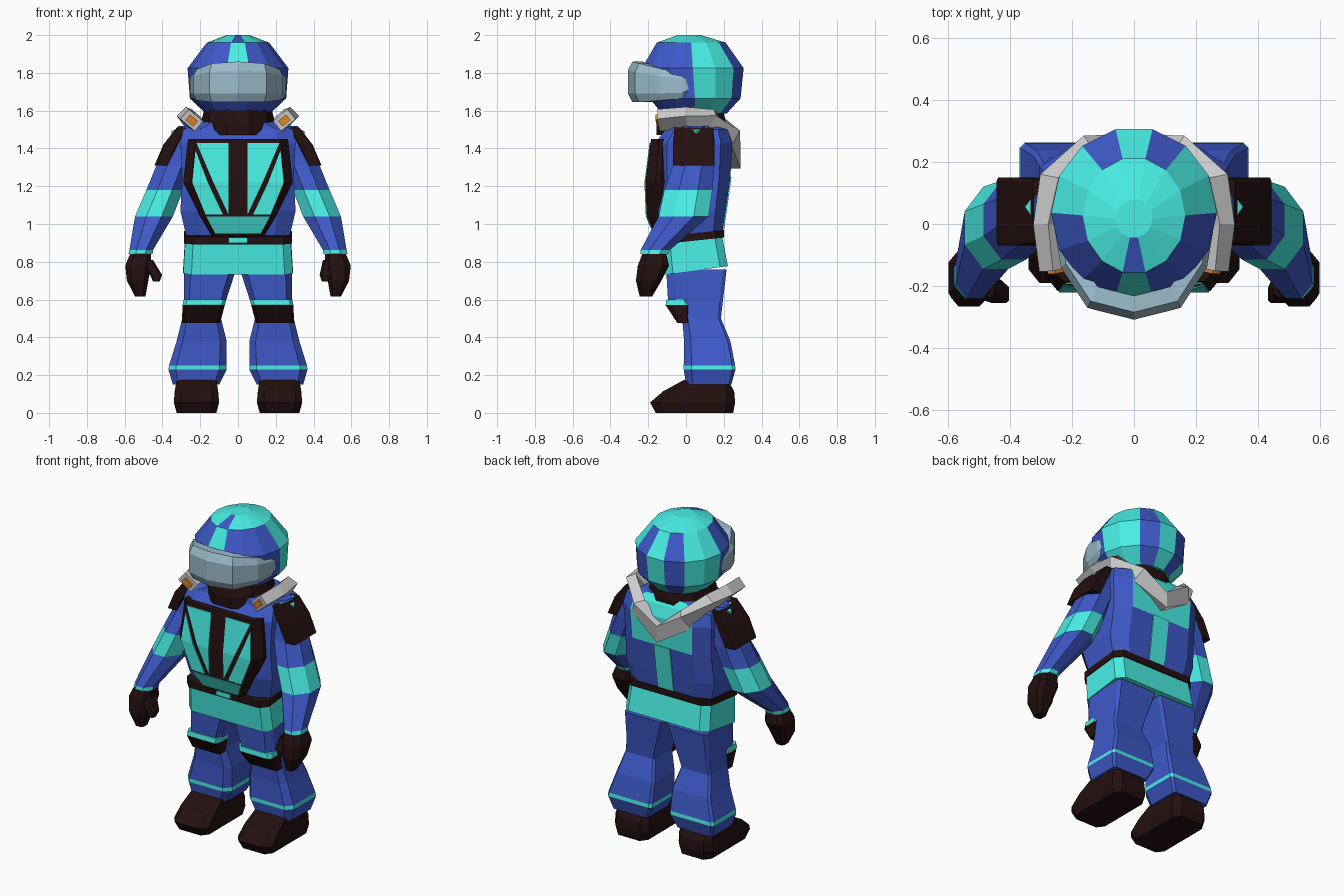
import bpy, bmesh
from math import cos, sin, tau
from mathutils import Vector

if "Cube" in bpy.data.objects:
    bpy.data.objects.remove(bpy.data.objects["Cube"])

def material(name, rgb):
    m = bpy.data.materials.new(name)
    m.diffuse_color = (*rgb, 1)
    m.use_nodes = True
    m.node_tree.nodes["Principled BSDF"].inputs["Base Color"].default_value = m.diffuse_color
    return m

BLUE = material("blue_cloth", (.048, .10, .58))
CYAN = material("cyan_cloth", (.065, .86, .78))
DARK = material("dark_rubber", (.018, .005, .005))
GLASS = material("visor_glass", (.33, .50, .60))
ORANGE = material("orange", (.75, .24, .02))
GREY = material("grey", (.55, .54, .53))
MATS = [BLUE, CYAN, DARK, GLASS, ORANGE, GREY]

def skin(name, rings, color, cap=None):
    """Join rings of points with quads and close both ends; color(band, side) picks the material."""
    bm = bmesh.new()
    vs = [[bm.verts.new(p) for p in r] for r in rings]
    n = len(rings[0])
    pick = color if callable(color) else (lambda b, k: color)
    for b in range(len(vs) - 1):
        for k in range(n):
            j = (k + 1) % n
            f = bm.faces.new((vs[b][k], vs[b][j], vs[b + 1][j], vs[b + 1][k]))
            f.material_index = MATS.index(pick(b, k))
    for ring, b in ((vs[0][::-1], 0), (vs[-1], len(vs) - 2)):
        bm.faces.new(ring).material_index = MATS.index(cap or pick(b, 0))
    bmesh.ops.recalc_face_normals(bm, faces=bm.faces)
    me = bpy.data.meshes.new(name)
    bm.to_mesh(me)
    bm.free()
    for m in MATS:
        me.materials.append(m)
    ob = bpy.data.objects.new(name, me)
    bpy.context.collection.objects.link(ob)
    return ob

def loft(name, secs, color, s=1, n=8, ch=(.3, .3), back=1, tilt=0, cap=None):
    """Stack sections (z, x0, x1, y0, y1): chamfered boxes for n=8, else ellipses. s=-1 mirrors."""
    a, b, c, d = 1 - ch[0], 1 - ch[1], 1 - ch[0] * back, 1 - ch[1] * back
    unit = [(-a, -1), (a, -1), (1, -b), (1, d), (c, 1), (-c, 1), (-1, d), (-1, -b)]
    if n != 8:
        unit = [(cos(tau * k / n), sin(tau * k / n)) for k in range(n)]
    rings = [[(s * ((x0 + x1) / 2 + u * (x1 - x0) / 2), (y0 + y1) / 2 + v * (y1 - y0) / 2, z + tilt * v)
              for u, v in unit] for z, x0, x1, y0, y1 in secs]
    return skin(name, rings, color, cap)

def plate(name, pts, yfun, color, d=.008):
    """Thin panel with outline pts in x, z lying on the surface y = yfun(z)."""
    return skin(name, [[(x, yfun(z) + o, z) for x, z in pts] for o in (d, -d)], color)

# helmet
def helmet_color(b, k):
    if b == 3:
        return BLUE if k == 10 else CYAN
    if k == 10:
        return CYAN if b == 2 else BLUE
    return CYAN if k in (0, 1, 3, 5, 6) else BLUE

loft("helmet", [(1.585, -.17, .17, -.13, .22), (1.665, -.255, .255, -.2, .295), (1.825, -.267, .267, -.24, .312),
                (1.96, -.165, .165, -.16, .215), (2.0, -.06, .06, -.045, .08)], helmet_color, n=14, cap=CYAN)

# visor
half = [(.25, .03, 1.70, 1.79), (.255, -.02, 1.665, 1.80), (.235, -.14, 1.655, 1.82),
        (.15, -.27, 1.645, 1.85), (0, -.308, 1.645, 1.86)]
stations = half + [(-x, y, a, b) for x, y, a, b in half[-2::-1]]
rings = []
for x, y, z0, z1 in stations:
    h = (z1 - z0) * .22
    prof = [(.78, z0), (.93, z0), (1, z0 + h), (1, z1 - h), (.93, z1), (.78, z1)]
    rings.append([(x * f, .04 + (y - .04) * f, z) for f, z in prof])
skin("visor", rings, GLASS)

# neck collar
loft("neck_collar", [(1.47, -.2, .2, -.165, .22), (1.54, -.195, .195, -.165, .22), (1.62, -.175, .175, -.14, .2)],
     DARK, n=10)

# torso with cyan upper back
loft("torso", [(.94, -.275, .275, -.12, .19), (1.07, -.305, .305, -.15, .21), (1.25, -.295, .295, -.16, .235),
               (1.43, -.305, .305, -.16, .245), (1.5, -.29, .29, -.11, .22), (1.54, -.19, .19, -.10, .19)],
     lambda b, k: CYAN if k == 4 and b >= 2 else BLUE)
skin("back_stripe", [[(x, y + o, z) for x in (-.055, .055) for o in ((-.02, .006) if x < 0 else (.006, -.02))]
                     for z, y in ((.97, .195), (1.07, .21), (1.25, .235))], CYAN)

# chest panel and its cyan plates
CHEST = [(.94, -.14, .14, -.165, -.08), (1.04, -.2, .2, -.208, -.08),
         (1.22, -.29, .29, -.215, -.08), (1.45, -.265, .265, -.185, -.08)]
loft("chest_panel", CHEST, DARK, ch=(.15, .8))

def chest_y(z):
    for p, q in zip(CHEST, CHEST[1:]):
        if z <= q[0]:
            return p[3] + (q[3] - p[3]) * (z - p[0]) / (q[0] - p[0])
    return CHEST[-1][3]

for s, side in ((1, "left"), (-1, "right")):
    shapes = [[(.05, 1.43), (.22, 1.43), (.13, 1.22), (.05, 1.22)],
              [(.05, 1.22), (.13, 1.22), (.05, 1.05)],
              [(.242, 1.22), (.172, 1.05), (.08, 1.05), (.16, 1.22)],
              [(.242, 1.22), (.16, 1.22), (.225, 1.39)]]
    for i, sh in enumerate(shapes):
        plate(f"chest_plate_{side}_{i}", [(s * x, z) for x, z in sh], chest_y, CYAN, .005)
plate("chest_plate_bottom", [(-.17, 1.04), (.17, 1.04), (.12, .95), (-.12, .95)], chest_y, CYAN, .005)

# belt and hips
loft("belt", [(.91, -.285, .285, -.14, .2), (.95, -.285, .285, -.14, .2)], DARK, ch=(.15, .25), tilt=.018)
plate("belt_buckle", [(-.05, .90), (.05, .90), (.05, .928), (-.05, .928)], lambda z: -.14, CYAN)
loft("hips", [(.755, -.29, .29, -.11, .222), (.92, -.28, .28, -.125, .19)], CYAN, ch=(.15, .25), tilt=.022)

for s, side in ((1, "left"), (-1, "right")):
    # trouser leg with ankle stripe
    loft(f"leg_{side}", [(.15, .10, .345, 0, .24), (.23, .06, .368, -.012, .262), (.252, .06, .365, -.012, .26),
                         (.38, .06, .325, -.01, .235), (.5, .09, .295, -.02, .185), (.59, .065, .285, -.095, .195),
                         (.76, .01, .285, -.105, .215)],
         lambda b, k: CYAN if b == 1 else BLUE, s, ch=(.25, .3), back=.4, cap=BLUE)
    # knee pad with cyan top edge
    loft(f"knee_pad_{side}", [(.475, .095, .298, -.045, .02), (.57, .07, .293, -.108, .03),
                              (.6, .062, .288, -.104, .01)],
         lambda b, k: CYAN if b == 1 else DARK, s, ch=(.15, .4))
    # boot, toe turned slightly outward
    loft(f"boot_{side}", [(0, .115, .325, -.16, .25), (.055, .10, .34, -.19, .26), (.115, .105, .335, -.12, .255),
                          (.175, .115, .325, -.01, .22)], DARK, s, ch=(.3, .2))
    # arm with cyan elbow band and cuff
    loft(f"arm_{side}", [(.84, .452, .58, -.242, -.095), (.862, .45, .575, -.24, -.085), (1.04, .345, .545, -.145, .12),
                         (1.18, .29, .485, -.115, .14), (1.31, .24, .432, -.07, .15), (1.45, .18, .365, -.05, .15),
                         (1.52, .12, .315, -.02, .13)],
         lambda b, k: CYAN if b in (0, 2) and k != 6 else BLUE, s, ch=(.6, .6), cap=BLUE)
    # shoulder pad with cyan tab
    loft(f"shoulder_pad_{side}", [(1.31, .37, .442, -.07, .15), (1.42, .32, .395, -.07, .15),
                                  (1.51, .275, .325, -.06, .145)], DARK, s, ch=(.15, .1))
    skin(f"shoulder_tab_{side}", [[(s * .295, -.02, z), (s * .295, .125, z), (s * .352, .055, z - .025)]
                                  for z in (1.5, 1.516)], CYAN)
    # glove and thumb
    loft(f"glove_{side}", [(.615, .49, .545, -.245, -.18), (.70, .475, .588, -.265, -.13), (.78, .46, .597, -.255, -.09),
                           (.845, .46, .57, -.23, -.105)], DARK, s, ch=(.4, .4))
    t = .03 if s > 0 else 0
    loft(f"thumb_{side}", [(.695, .415 + t, .45 + t, -.25, -.21), (.73, .402 + t, .465 + t, -.255, -.195),
                           (.81, .45, .53, -.235, -.15)], DARK, s)

# grey harness strap draped over both shoulders to a V on the back
half = [(.245, -.145, 1.55), (.265, 0, 1.56), (.255, .13, 1.55), (.165, .235, 1.46), (0, .255, 1.345)]
path = [Vector(p) for p in half + [(-x, y, z) for x, y, z in half[-2::-1]]]
rings = []
for i, p in enumerate(path):
    t = (path[min(i + 1, len(path) - 1)] - path[max(i - 1, 0)]).normalized()
    r = t.cross(Vector((0, 0, 1))).normalized()
    u = r.cross(t)
    lean = (1.2, 1, .6, .2, 0)[min(i, 8 - i)]
    h = (u + r * lean).normalized()
    w = (r - u * lean).normalized() * .034
    rings.append([p + w * a + h * .05 * b for a, b in ((-1, -1), (1, -1), (1, 1), (-1, 1))])
skin("harness_strap", rings, GREY)

# orange strap ends
for ring, side in ((rings[0], "left"), (rings[-1], "right")):
    c = sum(ring, Vector()) / 4 - Vector((0, 0, .005))
    skin(f"strap_end_{side}", [[c + (q - c) * .55 + Vector((0, d, 0)) for q in ring] for d in (-.012, .01)], ORANGE)
